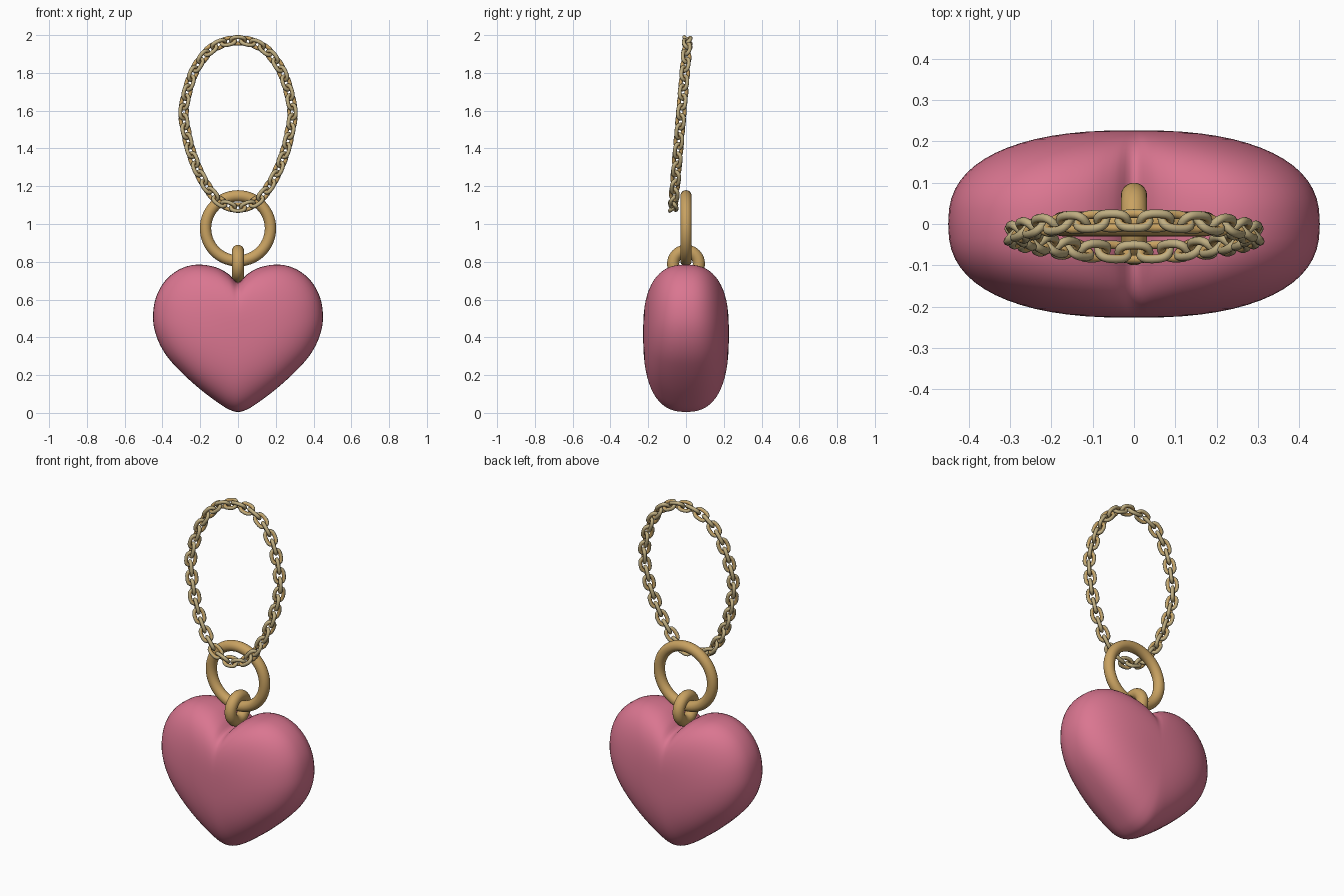
import bpy, bmesh, math
from mathutils import Vector

if "Cube" in bpy.data.objects:
    bpy.data.objects.remove(bpy.data.objects["Cube"], do_unlink=True)


def material(name, rgb):
    m = bpy.data.materials.new(name)
    m.use_nodes = True
    m.diffuse_color = (*rgb, 1)
    m.node_tree.nodes["Principled BSDF"].inputs["Base Color"].default_value = (*rgb, 1)
    return m


PINK = material("rose pink", (0.70, 0.18, 0.28))
GOLD = material("gold", (0.58, 0.36, 0.12))
PALE = material("pale gold", (0.52, 0.42, 0.22))


def finish(bm, name, mats):
    bmesh.ops.recalc_face_normals(bm, faces=bm.faces)
    for f in bm.faces:
        f.smooth = True
    me = bpy.data.meshes.new(name)
    bm.to_mesh(me)
    bm.free()
    ob = bpy.data.objects.new(name, me)
    bpy.context.collection.objects.link(ob)
    for m in mats:
        me.materials.append(m)
    return ob


def smooth_loop(half, steps):
    """Mirror a half outline in x and round it into a closed smooth loop."""
    pts = [Vector(p) for p in half]
    pts += [Vector((-p.x, p.y)) for p in pts[-2:0:-1]]
    n, out = len(pts), []
    for i in range(n):
        a, b, c, d = (pts[(i + k) % n] for k in (-1, 0, 1, 2))
        for j in range(steps):
            t = j / steps
            out.append(0.5 * (2 * b + (c - a) * t + (2 * a - 5 * b + 4 * c - d) * t ** 2
                              + (3 * b - a - 3 * c + d) * t ** 3))
    return out


# Puffy heart: the outline shrinks and rounds off towards the front and back
HEART = [(0, .69), (.05, .735), (.12, .772), (.22, .785), (.31, .76), (.385, .70),
         (.435, .61), (.45, .50), (.43, .40), (.38, .305), (.3, .215), (.2, .125),
         (.1, .05), (.045, .017), (0, .005)]
outline = smooth_loop(HEART, 4)
centre = Vector((0, .42))
DEPTH, POWER, RINGS = .227, 0.8, 32
bm = bmesh.new()
rings = []
for k in range(1, RINGS):
    phi = math.pi * (k / RINGS - 0.5)
    s = math.cos(phi) ** POWER
    y = math.copysign(DEPTH * abs(math.sin(phi)) ** POWER, phi)
    ring = []
    for p in outline:
        d = p - centre
        radius = s * (d.length * s + .43 * (1 - s))
        q = centre + d.normalized() * radius
        ring.append(bm.verts.new((q.x, y, q.y)))
    rings.append(ring)
n = len(outline)
for r0, r1 in zip(rings, rings[1:]):
    for i in range(n):
        bm.faces.new((r0[i], r0[(i + 1) % n], r1[(i + 1) % n], r1[i]))
for ring, y in ((rings[0], -DEPTH), (rings[-1], DEPTH)):
    pole = bm.verts.new((0, y, centre.y))
    for i in range(n):
        bm.faces.new((ring[i], ring[(i + 1) % n], pole))
finish(bm, "heart", [PINK])


# Two plain rings joining the heart to the chain
def torus(name, z, major, minor, rot):
    bpy.ops.mesh.primitive_torus_add(major_radius=major, minor_radius=minor, major_segments=56,
                                     minor_segments=20, location=(0, 0, z), rotation=rot)
    ob = bpy.context.object
    ob.name = name
    ob.data.materials.append(GOLD)
    bpy.ops.object.shade_smooth()


torus("large_ring", .977, .172, .03, (math.pi / 2, 0, 0))
torus("heart_loop", .79, .068, .032, (0, math.pi / 2, 0))

# Chain path: an egg-shaped loop leaning forward at the bottom
CHAIN = [(0, 1.972), (.09, 1.955), (.165, 1.905), (.24, 1.79), (.287, 1.61), (.275, 1.49),
         (.245, 1.37), (.19, 1.24), (.12, 1.14), (.06, 1.1), (0, 1.087)]
path = [Vector((p.x, .008 - .086 * (1.972 - p.y), p.y)) for p in smooth_loop(CHAIN, 30)]
lengths = [0]
for a, b in zip(path, path[1:] + path[:1]):
    lengths.append(lengths[-1] + (b - a).length)
LINKS = 44
WIRE = .0105
pitch = lengths[-1] / LINKS


def at(dist):
    dist %= lengths[-1]
    i = max(k for k in range(len(path)) if lengths[k] <= dist)
    t = (dist - lengths[i]) / (lengths[i + 1] - lengths[i])
    return path[i].lerp(path[(i + 1) % len(path)], t)


def add_link(bm, pos, along, across, segs=24, sides=8):
    """One oval wire link; the inner side of the wire is the deeper gold."""
    normal = along.cross(across)
    half_len, half_wid = pitch / 2 + WIRE, .0245
    rows = []
    for i in range(segs):
        a = 2 * math.pi * i / segs
        c, s = math.cos(a), math.sin(a)
        u = math.copysign(abs(c) ** .75, c) * half_len
        v = math.copysign(abs(s) ** .75, s) * half_wid
        out = (along * c * half_wid + across * s * half_len).normalized()
        mid = pos + along * u + across * v
        rows.append([bm.verts.new(mid + WIRE * (out * math.cos(b) + normal * math.sin(b)))
                     for b in (2 * math.pi * j / sides for j in range(sides))])
    for i in range(segs):
        r0, r1 = rows[i], rows[(i + 1) % segs]
        for j in range(sides):
            k = (j + 1) % sides
            f = bm.faces.new((r0[j], r0[k], r1[k], r1[j]))
            f.material_index = int(math.cos(2 * math.pi * (j + .5) / sides) > 0)


# Links turned alternately to either diagonal
bm = bmesh.new()
for i in range(LINKS):
    d = i * pitch
    along = (at(d + pitch / 2) - at(d - pitch / 2)).normalized()
    side = along.cross(Vector((0, 1, 0))).normalized()
    depth = side.cross(along)
    across = (depth + side * (1 if i % 2 else -1)).normalized()
    add_link(bm, at(d), along, across)
finish(bm, "chain", [GOLD, PALE])
